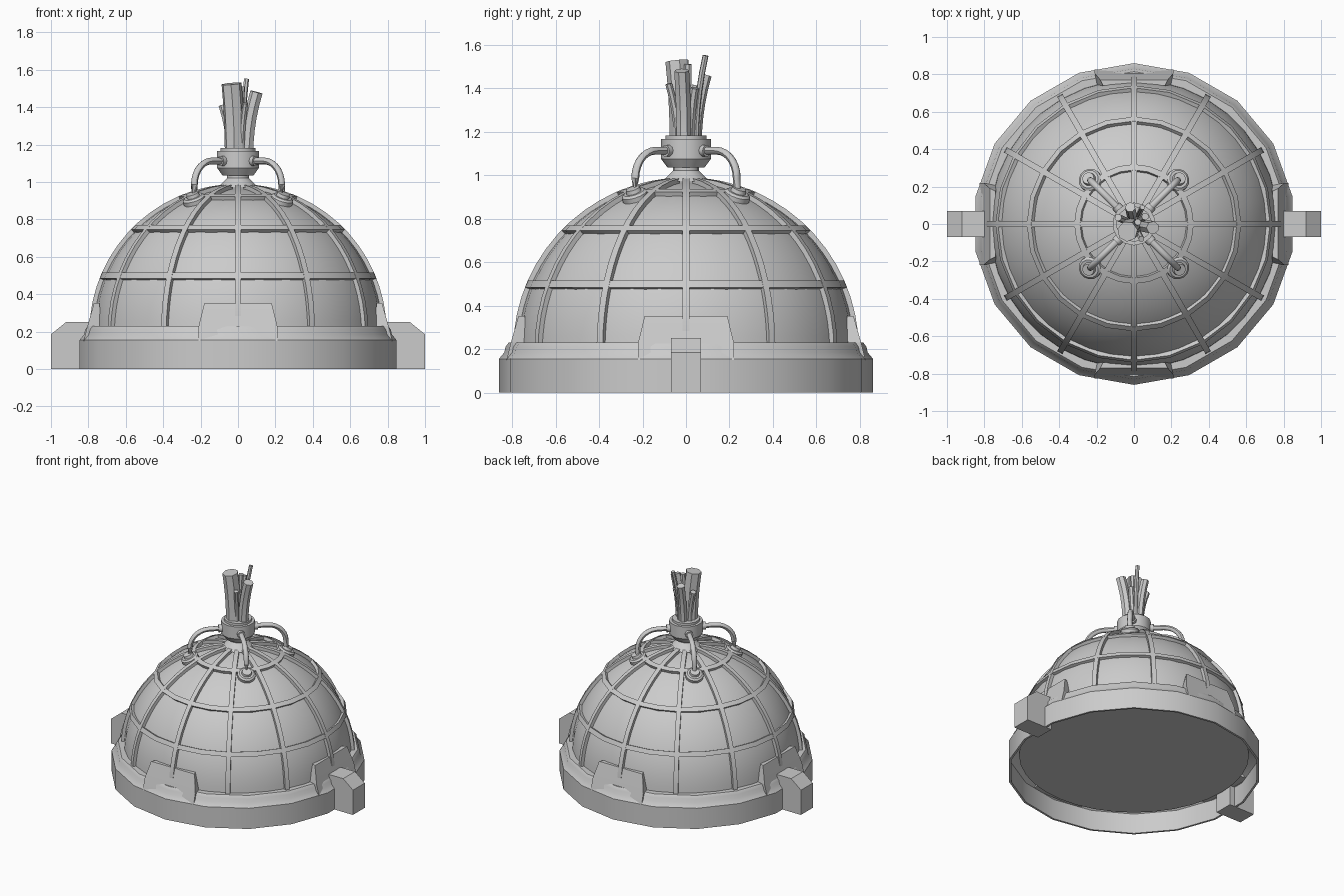
import bpy, bmesh
from math import sin, cos, pi, radians
from mathutils import Vector, Matrix

cube = bpy.data.objects.get("Cube")
if cube:
    bpy.data.objects.remove(cube, do_unlink=True)

grey = bpy.data.materials.new("plain_grey")
grey.use_nodes = True
grey.diffuse_color = (0.6, 0.6, 0.6, 1)
grey.node_tree.nodes["Principled BSDF"].inputs["Base Color"].default_value = (0.6, 0.6, 0.6, 1)

CENTRE, R = 0.195, 0.795   # dome centre height and frame radius


def finish(name, bm, angle=35):
    bmesh.ops.remove_doubles(bm, verts=bm.verts, dist=0.0001)
    bmesh.ops.recalc_face_normals(bm, faces=bm.faces)
    mesh = bpy.data.meshes.new(name)
    bm.to_mesh(mesh)
    bm.free()
    mesh.materials.append(grey)
    ob = bpy.data.objects.new(name, mesh)
    bpy.context.collection.objects.link(ob)
    bpy.ops.object.select_all(action='DESELECT')
    ob.select_set(True)
    bpy.context.view_layer.objects.active = ob
    bpy.ops.object.shade_smooth_by_angle(angle=radians(angle))
    return ob


def bridge(bm, loops, closed=False):
    """Skin a list of equal vertex loops, capping the ends if open."""
    pairs = list(zip(loops, loops[1:]))
    if closed:
        pairs.append((loops[-1], loops[0]))
    for a, b in pairs:
        for i in range(len(a)):
            j = (i + 1) % len(a)
            bm.faces.new((a[i], a[j], b[j], b[i]))
    if not closed:
        bm.faces.new(loops[0])
        bm.faces.new(loops[-1])


def lathe(bm, profile, sides, closed=False, matrix=Matrix()):
    loops = []
    for r, z in profile:
        loops.append([bm.verts.new(matrix @ Vector((r * sin(2 * pi * k / sides),
                      r * cos(2 * pi * k / sides), z))) for k in range(sides)])
    bridge(bm, loops, closed)


def tube(bm, points, radii, sides=8):
    loops = []
    for i, p in enumerate(points):
        d = points[min(i + 1, len(points) - 1)] - points[max(i - 1, 0)]
        rot = d.to_track_quat('Z', 'Y')
        loops.append([bm.verts.new(p + rot @ Vector((radii * cos(2 * pi * k / sides),
                      radii * sin(2 * pi * k / sides), 0))) for k in range(sides)])
    bridge(bm, loops)


def on_dome(radius, elevation):
    return radius * cos(elevation), CENTRE + radius * sin(elevation)


def turned(angle):
    return Matrix.Rotation(radians(angle), 4, 'Z')


# Base rim: thin open shell with a stepped top
bm = bmesh.new()
lathe(bm, [(0.86, 0), (0.86, 0.155), (0.835, 0.185), (0.83, 0.21), (0.815, 0.23),
           (0.75, 0.23), (0.75, 0.2), (0.8, 0.185), (0.845, 0.15), (0.845, 0)], 18, True)
finish("base_rim", bm, 30)

# Inner dome with a flat floor
bm = bmesh.new()
shell = [(0.78, 0.125), (0.775, CENTRE)]
shell += [on_dome(0.773, radians(a)) for a in range(5, 90, 5)]
lathe(bm, shell, 36)
finish("inner_dome", bm)

# Dome frame: twelve meridian ribs
bm = bmesh.new()
for k in range(12):
    turn = turned(30 * k)
    loops = []
    for a in range(0, 88, 6):
        loop = []
        for radius, side in ((R, 1), (R, -1), (0.755, -1), (0.755, 1)):
            r, z = on_dome(radius, radians(a))
            loop.append(bm.verts.new(turn @ Vector((r, 0.016 * side, z))))
        loops.append(loop)
    bridge(bm, loops)
finish("dome_ribs", bm)

# Dome frame: horizontal hoops
bm = bmesh.new()
for a in (22.5, 45, 67.5):
    section = [on_dome(rad, radians(a + off)) for rad, off in
               ((R, -1.2), (R, 1.2), (0.755, 1.2), (0.755, -1.2))]
    lathe(bm, section, 24, True)
finish("dome_hoops", bm)

# Trapezoid tabs standing on the rim
bm = bmesh.new()
for k in range(4):
    turn = turned(90 * k)
    w = 0.01 if k % 2 == 0 else 0
    loops = []
    for z, half, inner, outer in ((0.15, 0.21, 0.735, 0.825), (0.23, 0.21, 0.735, 0.805),
                                  (0.353, 0.18, 0.74, 0.77)):
        h = half + w
        loops.append([bm.verts.new(turn @ Vector((x, y, z))) for x, y in
                      ((inner, h - 0.015), (inner, 0.015 - h), (outer, -h), (outer, h))])
    bridge(bm, loops)
finish("rim_tabs", bm, 10)

# Side clamps with a chamfered outer top edge
for name, s in (("left_clamp", 1), ("right_clamp", -1)):
    bm = bmesh.new()
    outline = [(0.79, 0), (1, 0), (1, 0.185), (0.92, 0.25), (0.79, 0.25)]
    bridge(bm, [[bm.verts.new((s * x, y, z)) for x, z in outline] for y in (-0.07, 0.07)])
    finish(name, bm, 10)

# Collar at the crown
bm = bmesh.new()
lathe(bm, [(0.11, 0.97), (0.06, 1.02), (0.06, 1.035), (0.085, 1.035), (0.115, 1.075),
           (0.115, 1.165), (0.095, 1.165), (0.095, 1.182)], 14)
finish("crown_collar", bm, 30)

# Bundle of cut cables: tip position and thickness
bm = bmesh.new()
cables = [(-0.035, -0.04, 1.525, 0.055), (0.1, -0.02, 1.48, 0.035), (0.045, 0.09, 1.55, 0.014),
          (-0.02, 0.09, 1.46, 0.028), (-0.085, 0.035, 1.41, 0.02), (0.06, 0.04, 1.4, 0.02),
          (0.04, -0.08, 1.42, 0.016), (0.02, 0.01, 1.51, 0.018)]
for x, y, top, r in cables:
    path = []
    for i in range(6):
        t = i / 5
        spread = 0.5 + 0.5 * t * t
        path.append(Vector((x * spread, y * spread, 1.15 + (top - 1.15) * t)))
    tube(bm, path, r, 7)
finish("cable_bundle", bm, 45)

# Four looping hoses from the collar to pads on the dome
bm = bmesh.new()
pads = bmesh.new()
for k in range(4):
    turn = turned(45 + 90 * k)
    path = [Vector((0.09, 0, 1.112)), Vector((0.2, 0, 1.112))]
    path += [Vector((0.2 + 0.13 * sin(a), 0, 0.985 + 0.127 * cos(a)))
             for a in (pi * i / 14 for i in range(1, 8))]
    path.append(Vector((0.33, 0, 0.9)))
    tube(bm, [turn @ p for p in path], 0.018)
    tube(bm, [turn @ Vector((r, 0, 1.112)) for r in (0.1, 0.135)], 0.027, 10)
    r, z = on_dome(0.77, radians(65))
    tilt = turn @ Matrix.Translation((r, 0, z)) @ Matrix.Rotation(radians(25), 4, 'Y')
    lathe(pads, [(0.062, -0.02), (0.062, 0.022), (0.05, 0.032),
                 (0.036, 0.032), (0.032, 0.05)], 14, False, tilt)
finish("crown_hoses", bm, 45)
finish("hose_pads", pads, 30)
